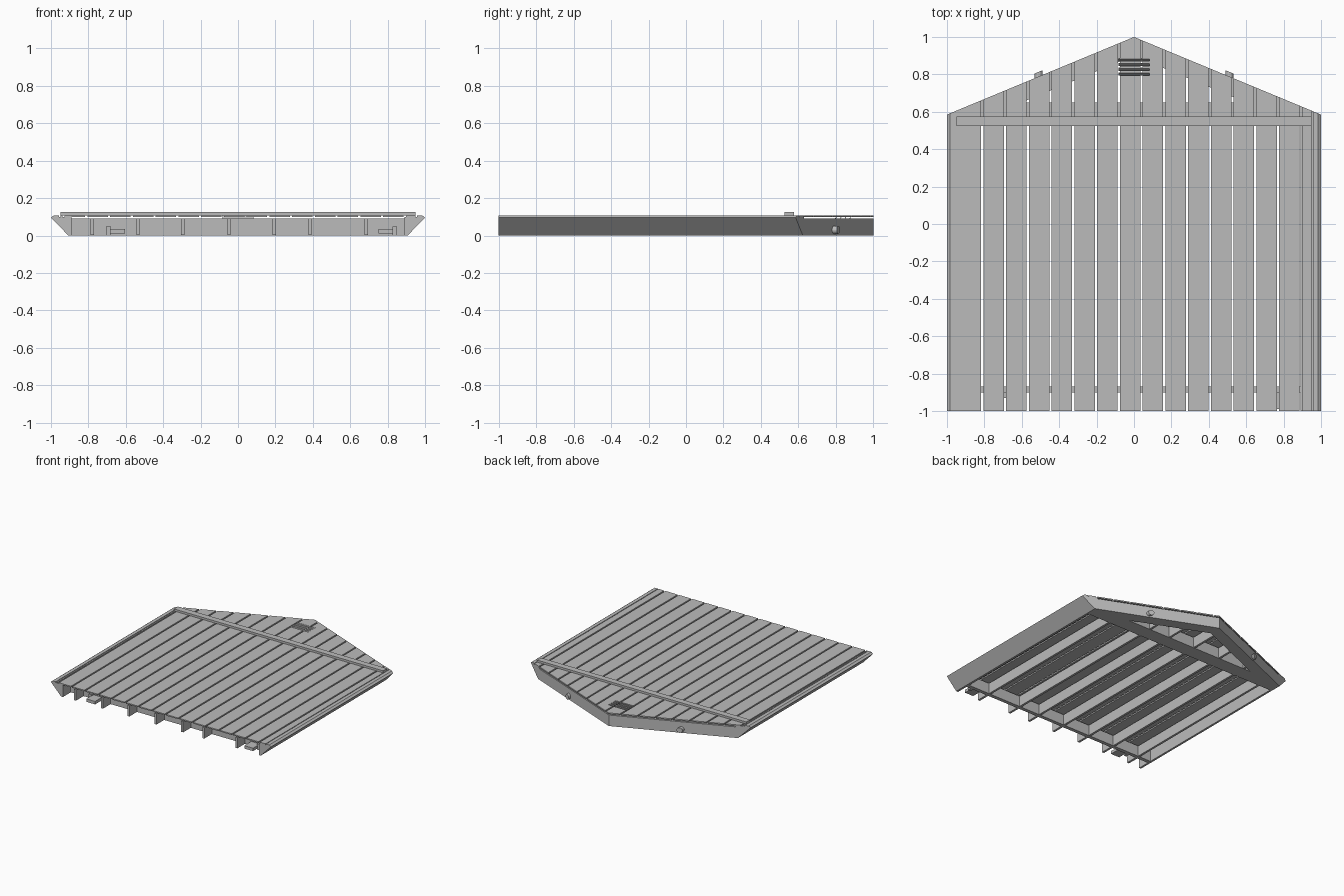
import bpy, bmesh, math

cube = bpy.data.objects.get("Cube")
if cube:
    bpy.data.objects.remove(cube, do_unlink=True)

grey = bpy.data.materials.new("light_grey")
grey.use_nodes = True
colour = (0.5, 0.5, 0.5, 1)
grey.diffuse_color = colour
grey.node_tree.nodes["Principled BSDF"].inputs["Base Color"].default_value = colour

FRONT = -1.0


def gable(x):
    return 1 - 0.415 * abs(x)


def prism(bm, bottom, top):
    """Closed solid between two matching loops of points."""
    a = [bm.verts.new(p) for p in bottom]
    b = [bm.verts.new(p) for p in top]
    bm.faces.new(a)
    bm.faces.new(b)
    for i in range(len(a)):
        j = (i + 1) % len(a)
        bm.faces.new((a[i], a[j], b[j], b[i]))


def slab(bm, outline, z0, z1):
    prism(bm, [(x, y, z0) for x, y in outline], [(x, y, z1) for x, y in outline])


def box(bm, x0, x1, y0, y1, z0, z1):
    slab(bm, [(x0, y0), (x1, y0), (x1, y1), (x0, y1)], z0, z1)


def plank(bm, x0, x1, z0, z1):
    """Board from the front edge to the sloping gable edge."""
    ridge = [(0, gable(0))] if x0 < 0 < x1 else []
    slab(bm, [(x0, FRONT), (x1, FRONT), (x1, gable(x1))] + ridge + [(x0, gable(x0))], z0, z1)


def finish(name, bm):
    bmesh.ops.recalc_face_normals(bm, faces=bm.faces[:])
    mesh = bpy.data.meshes.new(name)
    bm.to_mesh(mesh)
    bm.free()
    mesh.materials.append(grey)
    ob = bpy.data.objects.new(name, mesh)
    bpy.context.scene.collection.objects.link(ob)
    return ob


# Backing sheet
bm = bmesh.new()
plank(bm, -0.9, 0.9, 0.085, 0.1)
for s in (-1, 1):
    plank(bm, *sorted((s * 0.9, s * 0.958)), 0.09, 0.1)
backing = finish("backing_sheet", bm)

# Cladding boards with narrow gaps
bm = bmesh.new()
gap = 0.006
seams = [-0.956] + [0.04 + 0.1217 * k for k in range(-8, 8)] + [0.956]
for a, b in zip(seams, seams[1:]):
    plank(bm, a + gap, b - gap, 0.098, 0.108)
boards = finish("cladding_boards", bm)

# Bevelled side rails
rail = [(0.89, 0), (0.907, 0), (1, 0.096), (0.984, 0.108),
        (0.956, 0.108), (0.956, 0.098), (0.89, 0.098)]
for side, s in (("left", 1), ("right", -1)):
    bm = bmesh.new()
    prism(bm, [(s * x, FRONT, z) for x, z in rail], [(s * x, gable(x), z) for x, z in rail])
    finish(side + "_side_rail", bm)

# Gable frame with a triangular opening underneath
half = [(0, 1), (0, 0.9), (0.6, 0.65), (0, 0.65), (0, 0.53), (0.9, 0.53), (0.9, gable(0.9))]
for side, s in (("left", 1), ("right", -1)):
    bm = bmesh.new()
    slab(bm, [(s * x, y) for x, y in half], 0, 0.09)
    finish(side + "_gable_frame", bm)

# Ribs under the sheet
bm = bmesh.new()
for x in (-0.78, -0.535, -0.295, -0.048, 0.193, 0.385, 0.685):
    box(bm, x - 0.009, x + 0.009, FRONT, max(0.55, gable(x) - 0.08), 0.002, 0.09)
finish("ribs", bm)

# Cross beam set back from the front edge
bm = bmesh.new()
box(bm, -0.895, 0.895, -0.9, -0.87, 0.001, 0.09)
finish("front_cross_beam", bm)

# Batten across the top
bm = bmesh.new()
box(bm, -0.95, 0.95, 0.525, 0.575, 0.107, 0.125)
finish("top_batten", bm)

# Front clips: a plate and a tab
for side, s, x in (("right", 1, -0.705), ("left", -1, 0.85)):
    bm = bmesh.new()
    box(bm, x, x + s * 0.025, -0.93, -0.88, 0, 0.048)
    box(bm, x + s * 0.02, x + s * 0.1, -0.99, -0.88, 0.012, 0.036)
    finish(side + "_front_clip", bm)

# Pegs on the gable edges, ends cut parallel to the edge
for side, s in (("left", 1), ("right", -1)):
    bm = bmesh.new()
    ring = [(s * 0.51 + 0.021 * math.cos(t), 0.03 + 0.021 * math.sin(t))
            for t in (math.tau * i / 16 for i in range(16))]
    prism(bm, [(x, gable(x) - 0.02, z) for x, z in ring],
          [(x, gable(x) + 0.025, z) for x, z in ring])
    finish(side + "_peg", bm)

# Vent slots cut near the peak, each with a tilted slat
slots = [0.802 + 0.0255 * i for i in range(4)]
bm = bmesh.new()
for y in slots:
    box(bm, -0.083, 0.083, y - 0.008, y + 0.008, 0.07, 0.13)
cutter = finish("vent_cutter", bm)
cutter.hide_render = True
cutter.hide_viewport = True
for ob in (backing, boards):
    cut = ob.modifiers.new("vent", "BOOLEAN")
    cut.operation = "DIFFERENCE"
    cut.object = cutter
    cut.solver = "EXACT"

bm = bmesh.new()
for y in slots:
    section = [(y - 0.009, 0.088), (y - 0.005, 0.088), (y + 0.009, 0.107), (y + 0.005, 0.107)]
    prism(bm, [(-0.084, b, z) for b, z in section], [(0.084, b, z) for b, z in section])
finish("vent_slats", bm)
